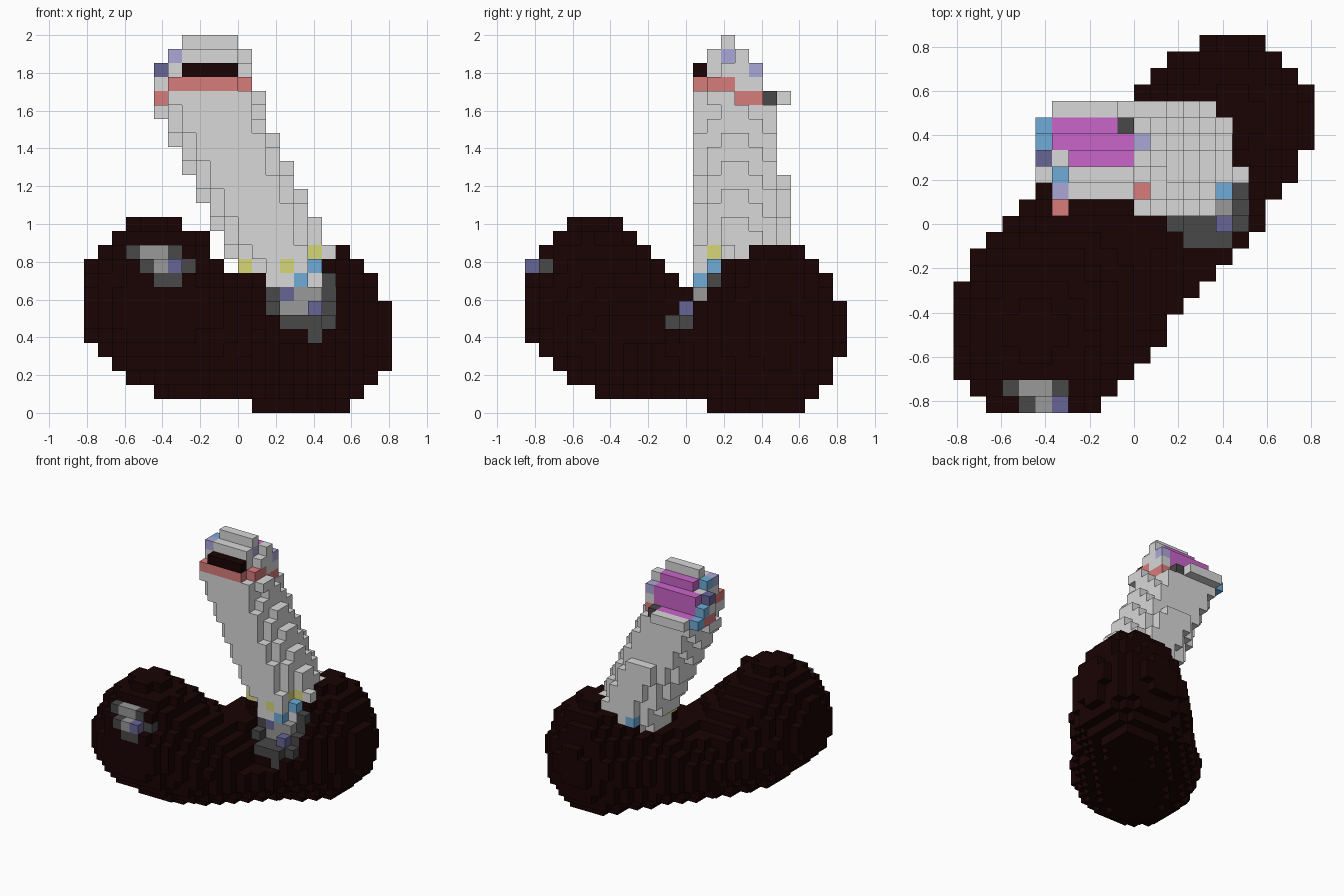
import bpy, bmesh
from mathutils import Vector

if "Cube" in bpy.data.objects:
    bpy.data.objects.remove(bpy.data.objects["Cube"], do_unlink=True)

U = 2 / 27                       # edge of one block
NX, NY = range(-11, 11), range(23)

COLOURS = {
    "dark_brown": (0.010, 0.001, 0.001), "light_grey": (0.69, 0.69, 0.69),
    "mid_grey": (0.32, 0.32, 0.32), "dark_grey": (0.065, 0.065, 0.065),
    "magenta": (0.59, 0.13, 0.59), "red": (0.69, 0.20, 0.20),
    "blue": (0.16, 0.41, 0.68), "indigo": (0.14, 0.13, 0.30),
    "lavender": (0.41, 0.39, 0.68), "yellow": (0.68, 0.68, 0.19),
}
MATS = {}
for name, rgb in COLOURS.items():
    m = bpy.data.materials.new(name)
    m.use_nodes = True
    m.diffuse_color = (*rgb, 1)
    bsdf = m.node_tree.nodes["Principled BSDF"]
    bsdf.inputs["Base Color"].default_value = (*rgb, 1)
    bsdf.inputs["Roughness"].default_value = 0.8
    MATS[name] = m


def centre(c):
    return Vector(((c[0] + 0.5) * U, (c[1] - 11) * U, (c[2] + 0.5) * U))


def fill(boxes):
    """Blocks from (colour, first block, last block); later boxes win."""
    cells = {}
    for col, lo, hi in boxes:
        for i in range(lo[0], hi[0] + 1):
            for j in range(lo[1], hi[1] + 1):
                for k in range(lo[2], hi[2] + 1):
                    cells[i, j, k] = col
    return cells


# Body: ellipsoids swept along a sagging diagonal path (x, y, z, radius, height radius)
path = [(-0.44, -0.485, 0.66, 0.37, 0.37), (-0.415, -0.465, 0.56, 0.43, 0.38),
        (-0.26, -0.30, 0.41, 0.43, 0.34), (0.0, 0.0, 0.33, 0.43, 0.27),
        (0.31, 0.33, 0.42, 0.40, 0.42), (0.43, 0.46, 0.43, 0.38, 0.46)]
balls = []
for a, b in zip(path, path[1:]):
    for s in range(9):
        balls.append([p + (q - p) * s / 8 for p, q in zip(a, b)])


def in_body(c):
    i, j, k = c
    # hollow in front of the collar
    if 2 <= i <= 6 and k >= 7 and j <= 11:
        return False
    if 3 <= i <= 6 and k >= 5 and j <= 9:
        return False
    if i in (5, 6) and k >= 8 and j <= 12:
        return False
    p = centre(c)
    return any(((p.x - x) ** 2 + (p.y - y) ** 2) / r ** 2 + ((p.z - z) / h) ** 2 < 1
               for x, y, z, r, h in balls)


# Patch on the tip of the front lobe: first and last dark block of each layer
patch = {12: (-8, -6), 11: (-8, -5), 10: (-7, -4), 9: (-6, -5)}


def body_colour(c):
    i, j, k = c
    if j > 1 or k not in patch:
        return "dark_brown"
    if (i, k) == (-5, 10):
        return "indigo"
    if (i, k) in ((-7, 11), (-6, 11), (-6, 10)):
        return "mid_grey"
    return "dark_grey" if patch[k][0] <= i <= patch[k][1] else "dark_brown"


body = {(i, j, k): body_colour((i, j, k)) for i in NX for j in NY for k in range(15)
        if in_body((i, j, k))}

# Neck: rounded column leaning to the right as it rises, with spots round its foot
spots = {(0, 10): "yellow", (1, 9): "yellow", (3, 10): "yellow", (5, 11): "yellow",
         (5, 10): "blue", (4, 9): "blue"}


def neck_colour(c):
    i, j, k = c
    if k == 8:
        return "dark_brown"
    if c == (4, 13, 11):
        return "yellow"
    if i == 1 and j >= 17 and k == 10:
        return "blue"
    return spots.get((i, k), "light_grey") if j <= 14 else "light_grey"


def in_neck(c):
    i, j, k = c
    # notches at the foot and the step at the back
    if i >= 5 and (j == 12 or (j == 13 and k > 10)):
        return False
    if i > 5 or (j == 18 and k > 16):
        return False
    p = centre(c)
    dx = (p.x - 0.095 + 0.48 * (p.z - 1.1)) / 0.275
    dy = (p.y - 0.30 + 0.05 * (p.z - 0.8)) / 0.26
    return dx ** 2 + dy ** 2 < 1


neck = {(i, j, k): neck_colour((i, j, k)) for i in NX for j in range(12, 23)
        for k in range(8, 22) if in_neck((i, j, k))}
neck[6, 14, 11] = "light_grey"

# Collar: slanted ring of blocks where the neck meets the body
collar = fill([
    ("dark_grey", (3, 10, 6), (5, 10, 6)), ("dark_grey", (5, 10, 5), (5, 10, 5)),
    ("dark_grey", (2, 11, 6), (6, 11, 6)), ("dark_grey", (6, 12, 7), (6, 12, 7)),
    ("dark_grey", (2, 11, 7), (2, 12, 7)), ("dark_grey", (2, 12, 8), (2, 12, 8)),
    ("dark_grey", (6, 13, 8), (6, 13, 9)), ("mid_grey", (3, 12, 7), (5, 12, 7)),
    ("mid_grey", (4, 12, 8), (5, 12, 8)), ("indigo", (5, 11, 7), (5, 11, 7)),
    ("indigo", (3, 12, 8), (3, 12, 8)),
])

# Head: stepped slanted cap
head = fill([
    ("light_grey", (-5, 12, 22), (0, 16, 22)), ("light_grey", (1, 13, 22), (1, 14, 22)),
    ("light_grey", (-5, 18, 22), (-2, 18, 22)), ("light_grey", (-6, 15, 23), (0, 16, 23)),
    ("light_grey", (-5, 13, 24), (-1, 15, 24)), ("light_grey", (0, 14, 24), (0, 15, 24)),
    ("light_grey", (-4, 13, 25), (-1, 14, 25)), ("light_grey", (0, 15, 25), (0, 15, 25)),
    ("light_grey", (-4, 14, 26), (-1, 14, 26)),
    ("red", (-5, 12, 23), (-1, 14, 23)), ("red", (0, 13, 23), (0, 14, 23)),
    ("red", (-6, 15, 22), (-6, 16, 22)), ("red", (0, 15, 22), (0, 16, 22)),
    ("dark_grey", (-1, 17, 22), (-1, 17, 22)), ("dark_brown", (-4, 12, 24), (-1, 12, 24)),
    ("magenta", (-5, 17, 22), (-2, 17, 22)), ("magenta", (-5, 16, 23), (-1, 16, 24)),
    ("magenta", (-4, 15, 25), (-1, 15, 25)), ("blue", (-6, 17, 22), (-6, 17, 22)),
    ("blue", (-6, 16, 23), (-6, 16, 23)), ("blue", (-5, 14, 25), (-5, 14, 25)),
    ("indigo", (-6, 15, 24), (-6, 15, 24)), ("lavender", (-5, 13, 25), (-5, 13, 25)),
    ("lavender", (-1, 14, 25), (-1, 14, 25)), ("lavender", (0, 16, 24), (0, 16, 24)),
])

# Later parts replace earlier ones where they overlap
neck = {c: v for c, v in neck.items() if c not in collar}
body = {c: v for c, v in body.items() if c not in neck and c not in collar}
solid = set(body) | set(neck) | set(collar) | set(head)


def build(name, cells):
    """Skin the outer faces of a set of blocks."""
    bm = bmesh.new()
    verts = {}
    used = sorted(set(cells.values()))

    def vert(q):
        if q not in verts:
            verts[q] = bm.verts.new((q[0] * U, (q[1] - 11.5) * U, q[2] * U))
        return verts[q]

    for c, col in cells.items():
        for axis in range(3):
            for side in (0, 1):
                n = list(c)
                n[axis] += 2 * side - 1
                if tuple(n) in solid:
                    continue
                loop = []
                for a, b in ((0, 0), (1, 0), (1, 1), (0, 1)):
                    q = list(c)
                    q[axis] += side
                    q[(axis + 1) % 3] += a
                    q[(axis + 2) % 3] += b
                    loop.append(vert(tuple(q)))
                f = bm.faces.new(loop if side else loop[::-1])
                f.material_index = used.index(col)
    me = bpy.data.meshes.new(name)
    bm.to_mesh(me)
    bm.free()
    for col in used:
        me.materials.append(MATS[col])
    ob = bpy.data.objects.new(name, me)
    bpy.context.collection.objects.link(ob)


build("curved_body", body)
build("leaning_neck", neck)
build("neck_collar", collar)
build("slanted_head", head)
